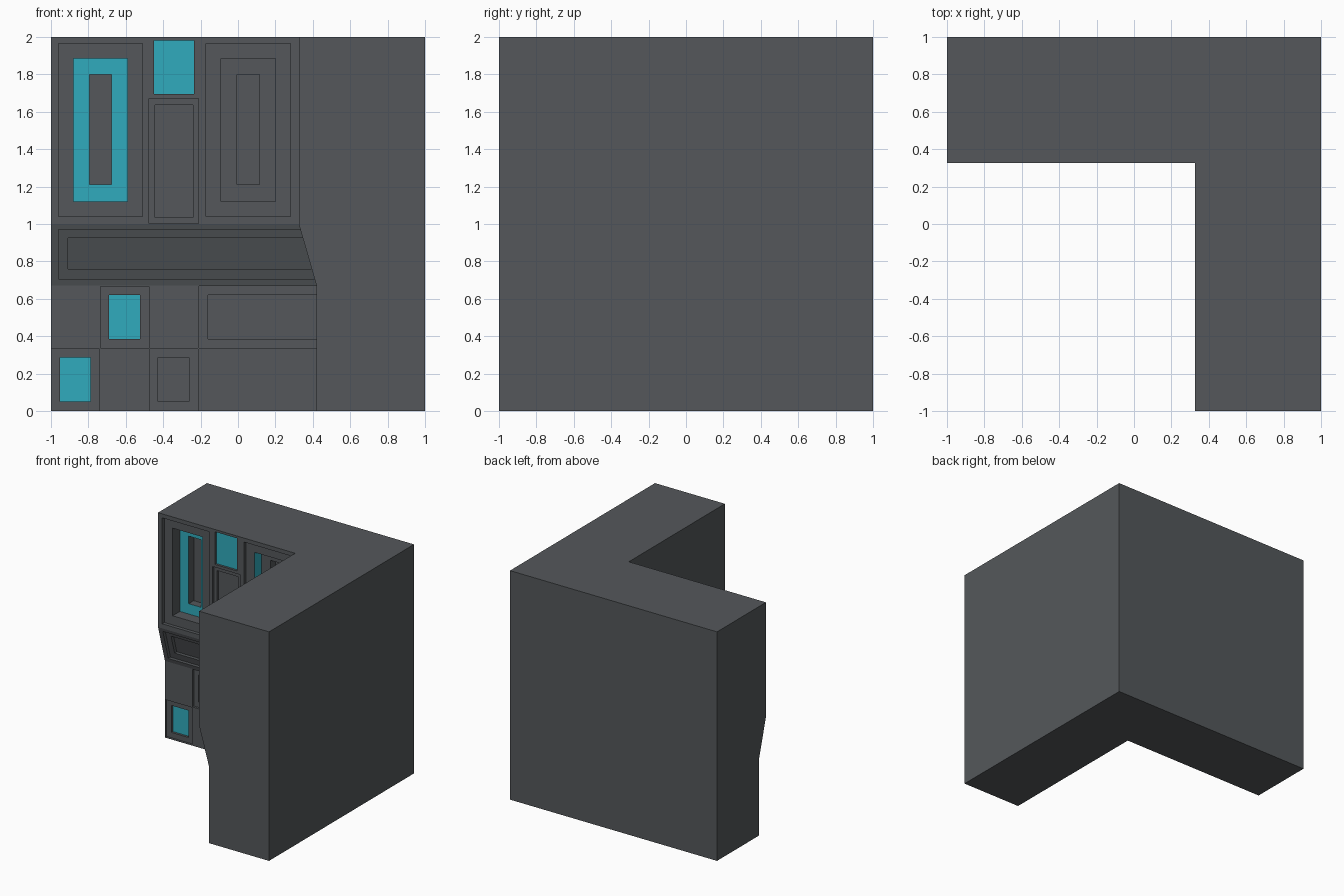
import bpy, bmesh

if "Cube" in bpy.data.objects:
    bpy.data.objects.remove(bpy.data.objects["Cube"])

GREY, TEAL = 0, 1
UP, LOW = 0.325, 0.42          # inner wall line above and below the sloped band


def material(name, rgb):
    m = bpy.data.materials.new(name)
    m.diffuse_color = (*rgb, 1)
    m.use_nodes = True
    m.node_tree.nodes["Principled BSDF"].inputs["Base Color"].default_value = m.diffuse_color
    return m


mats = [material("dark_grey_metal", (0.089, 0.097, 0.104)),
        material("teal_light", (0.03, 0.41, 0.51))]


def make_object(name, bm):
    bmesh.ops.recalc_face_normals(bm, faces=bm.faces)
    me = bpy.data.meshes.new(name)
    bm.to_mesh(me)
    bm.free()
    for m in mats:
        me.materials.append(m)
    ob = bpy.data.objects.new(name, me)
    bpy.context.collection.objects.link(ob)
    return ob


def sweep(name, start, profile):
    """Sweep a (depth, z) profile round the corner with a mitred joint."""
    bm = bmesh.new()
    rings = [[bm.verts.new(p(d) + (z,)) for d, z in profile]
             for p in (lambda d: (start, d), lambda d: (d, d), lambda d: (d, start))]
    n = len(profile)
    bm.faces.new(rings[0])
    bm.faces.new(rings[2])
    for a, b in zip(rings, rings[1:]):
        for i in range(n):
            j = (i + 1) % n
            bm.faces.new((a[i], a[j], b[j], b[i]))
    return make_object(name, bm)


def box(a0, a1, z0, z1, back, side, paint=None):
    """Cutter box; side 0 is the rear wall, side 1 the right wall."""
    bm = bmesh.new()
    bmesh.ops.create_cube(bm, size=1)
    for v in bm.verts:
        a = a1 if v.co.x > 0 else a0
        d = back if v.co.y > 0 else 0.1
        z = z1 if v.co.z > 0 else z0
        v.co = (a, d, z) if side == 0 else (d, a, z)
    for f in bm.faces:
        depth = f.calc_center_median()[1 - side]
        is_floor = depth > back - 1e-4
        if paint == "floor" and is_floor or paint == "walls" and not is_floor:
            f.material_index = TEAL
    return make_object("cutter", bm)


# L-shaped wall body with the sloped band
wall = sweep("corner_wall", -1, [(LOW, 0), (LOW, 0.67), (UP, 1), (UP, 2), (1, 2), (1, 0)])


def cut(cutter):
    mod = wall.modifiers.new("cut", 'BOOLEAN')
    mod.operation = 'DIFFERENCE'
    mod.solver = 'EXACT'
    mod.object = cutter
    cutter.hide_render = True
    bpy.context.view_layer.update()
    dg = bpy.context.evaluated_depsgraph_get()
    me = bpy.data.meshes.new_from_object(wall.evaluated_get(dg))
    wall.modifiers.clear()
    wall.data = me
    bpy.data.objects.remove(cutter)


def slope(z):
    return UP + (LOW - UP) * (1 - z) / 0.33


# long stepped recess in the sloped band, running round the corner
for start, z0, z1, e in ((-0.96, 0.705, 0.97, 0.03), (-0.91, 0.76, 0.925, 0.06)):
    cut(sweep("cutter", start, [(0.2, z0), (0.2, z1), (slope(z1) + e, z1), (slope(z0) + e, z0)]))

# wide lower panel, running round the corner
for start, z0, z1, e in ((-0.208, 0.337, 0.668, 0.02), (-0.16, 0.385, 0.62, 0.04)):
    cut(sweep("cutter", start, [(0.2, z0), (0.2, z1), (LOW + e, z1), (LOW + e, z0)]))


def tall_panel(a, side, paint):
    """Big stepped upper panel: frame, ring, slot."""
    cut(box(a, a + 0.45, 1.04, 1.965, UP + 0.03, side))
    cut(box(a + 0.08, a + 0.37, 1.12, 1.885, UP + 0.13, side, paint))
    cut(box(a + 0.165, a + 0.285, 1.21, 1.80, UP + 0.2, side))


for side in (0, 1):
    # big upper panels: one has a lit floor, the other lit walls
    tall_panel(-0.96, side, ("floor", "walls")[side])
    tall_panel(-0.17, side, ("walls", "floor")[side])

    # narrow column: plain panel and small light, turned over on the right wall
    for a0, a1, z0, z1, e, paint in (
            (-0.475, -0.21, 1.003, 1.67, 0.02, None),
            (-0.445, -0.24, 1.035, 1.635, 0.04, None),
            (-0.45, -0.235, 1.695, 1.98, 0.02, "floor")):
        if side:
            z0, z1 = 3 - z1, 3 - z0
        cut(box(a0, a1, z0, z1, UP + e, side, paint))

    # chequered lower cells with inset plates
    for a, z, paint in ((-1, 0, "floor"), (-0.737, 0.335, "floor"), (-0.475, 0, None)):
        cut(box(a + 0.003, a + 0.26, z + 0.003, z + 0.332, LOW + 0.02, side))
        cut(box(a + 0.048, a + 0.212, z + 0.05, z + 0.285, LOW + 0.04, side, paint))
